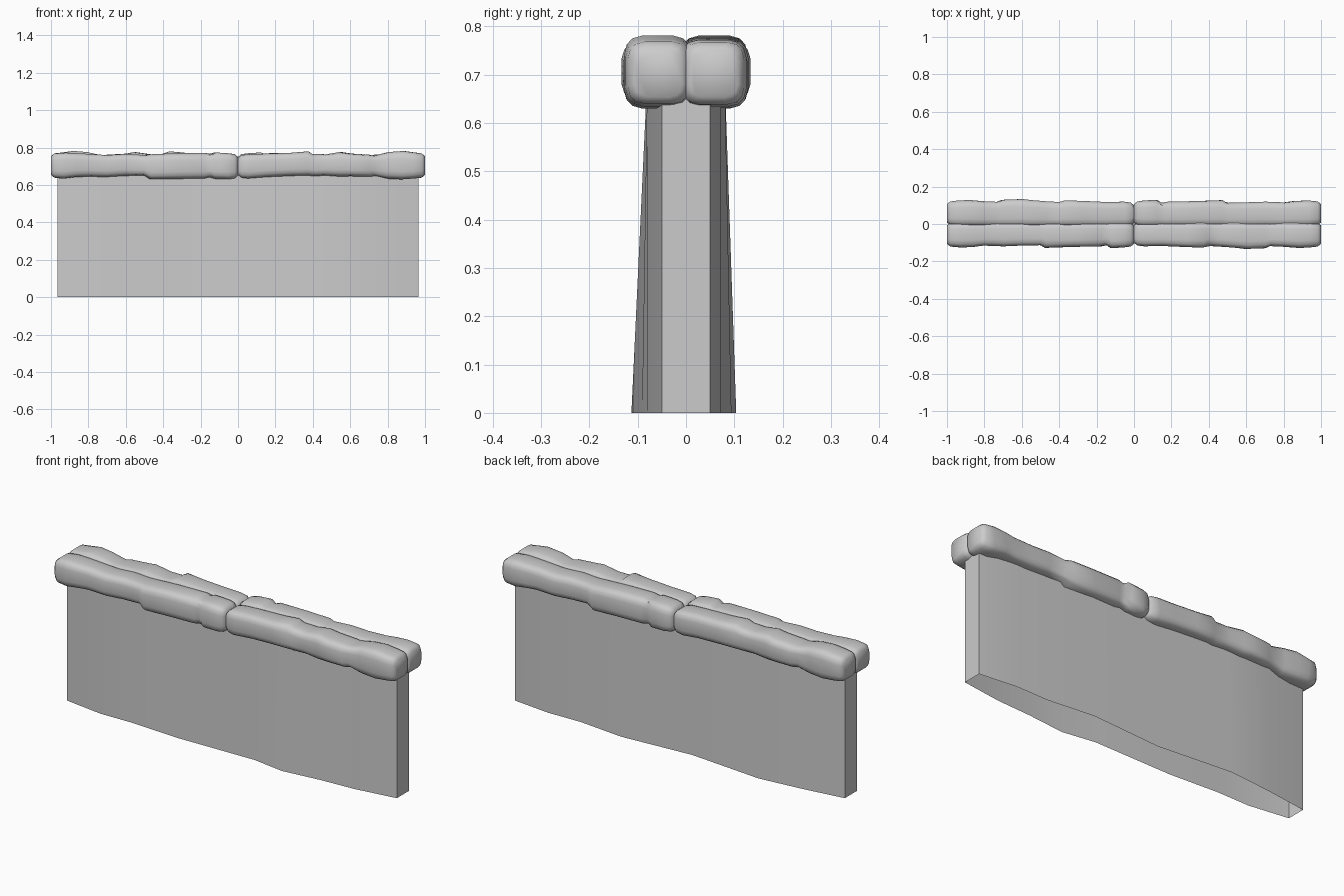
import bpy, bmesh, math, random

random.seed(4)
cube = bpy.data.objects.get("Cube")
if cube:
    bpy.data.objects.remove(cube, do_unlink=True)

GREY = (0.6, 0.6, 0.6, 1)
stone = bpy.data.materials.new("stone_grey")
stone.use_nodes = True
stone.diffuse_color = GREY
stone.node_tree.nodes["Principled BSDF"].inputs["Base Color"].default_value = GREY


def finish(bm, name, angle):
    """Turn a bmesh into a softly shaded stone object."""
    mesh = bpy.data.meshes.new(name)
    bm.to_mesh(mesh)
    bm.free()
    mesh.materials.append(stone)
    obj = bpy.data.objects.new(name, mesh)
    bpy.context.collection.objects.link(obj)
    bpy.ops.object.select_all(action='DESELECT')
    obj.select_set(True)
    bpy.context.view_layer.objects.active = obj
    bpy.ops.object.shade_smooth_by_angle(angle=math.radians(angle))
    return obj


# Wall body: wavy faces that lean in towards the top, open underneath
END_X, END_Y, TOP_Z, TOP_Y = 0.966, 0.05, 0.7, 0.08
front_wave = [(-.75, .08), (-.566, .077), (-.29, .093), (.157, .086),
              (.336, .113), (.549, .091), (.741, .081)]
back_wave = [(.757, .072), (.572, .068), (.316, .094), (-.085, .068),
             (-.498, .104), (-.734, .081)]


def build_wall():
    bm = bmesh.new()
    outline = [(-END_X, -END_Y)] + [(x, -y) for x, y in front_wave]
    outline += [(END_X, -END_Y), (END_X, END_Y)] + back_wave + [(-END_X, END_Y)]
    low = [bm.verts.new((x, y, 0)) for x, y in outline]
    high = [bm.verts.new((x, max(-TOP_Y, min(TOP_Y, y)), TOP_Z)) for x, y in outline]
    for i in range(len(low)):
        j = (i + 1) % len(low)
        bm.faces.new((low[i], low[j], high[j], high[i]))
    bm.faces.new(high)
    return finish(bm, "wall_body", 35)


# Coping stones: station = x, outer y, top z, bottom z (in hundredths)
left_run = [(-93, 12.6, 77.3, 63.3), (-86, 12.4, 77, 64.2), (-80, 11.6, 76.6, 64.4),
            (-70, 12, 76, 64.2), (-60, 11.6, 76.6, 64.8), (-50, 11.4, 76, 65),
            (-47, 12.8, 76.4, 63), (-33, 12.3, 77, 63.2), (-18, 12, 77.2, 63.3),
            (-15, 11.4, 76.4, 64), (-12, 13, 77.4, 63.2), (-5, 12.6, 77, 63)]
right_run = [(5, 12, 76.4, 63.4), (15, 11.8, 76.8, 64.2), (28, 12.4, 77.2, 64.8),
             (37, 12.7, 78, 65), (40, 11.8, 76.6, 64.6), (47, 12.2, 76.4, 65),
             (55, 12.8, 77.6, 64.4), (60, 13.4, 76.8, 64.6), (70, 13, 76.2, 64.4),
             (73, 11.9, 75.8, 64.8), (80, 12.2, 77.6, 63.2), (88, 12.9, 78.2, 62.9),
             (94, 12.6, 77.4, 63.4)]
SIDES, INNER = 16, 0.012


def ring(bm, x, outer, top, bottom, scale, wobble):
    """Rounded square section of one station."""
    yc, zc = (INNER - outer) / 2, (top + bottom) / 2
    hy, hz = (outer + INNER) / 2 * scale, (top - bottom) / 2 * scale
    verts = []
    for k in range(SIDES):
        a = math.tau * (k + 0.5) / SIDES
        c, s = math.cos(a), math.sin(a)
        u = math.copysign(abs(c) ** 0.5, c)
        v = math.copysign(abs(s) ** 0.5, s)
        dx = random.uniform(-wobble, wobble)
        verts.append(bm.verts.new((x + dx, yc + hy * u, zc + hz * v)))
    return verts


def build_run(name, stations, x_start, x_end, turned):
    bm = bmesh.new()
    rows = [[n / 100 for n in row] for row in stations]
    first, last = rows[0][1:], rows[-1][1:]
    rings = [ring(bm, x_start, *first, 0.72, 0),
             ring(bm, x_start + 0.018, *first, 0.93, 0)]
    rings += [ring(bm, *row, 1, 0.008) for row in rows]
    rings += [ring(bm, x_end - 0.018, *last, 0.93, 0),
              ring(bm, x_end, *last, 0.72, 0)]
    for a, b in zip(rings, rings[1:]):
        for i in range(SIDES):
            j = (i + 1) % SIDES
            bm.faces.new((a[i], a[j], b[j], b[i]))
    bm.faces.new(rings[0])
    bm.faces.new(rings[-1])
    bmesh.ops.recalc_face_normals(bm, faces=bm.faces)
    # The back row is the front row turned half way round
    if turned:
        for v in bm.verts:
            v.co.x, v.co.y = -v.co.x, -v.co.y
    return finish(bm, name, 50)


build_wall()
for side, turned in (("front", False), ("back", True)):
    build_run(side + "_coping_a", left_run, -1, 0, turned)
    build_run(side + "_coping_b", right_run, 0, 1, turned)
